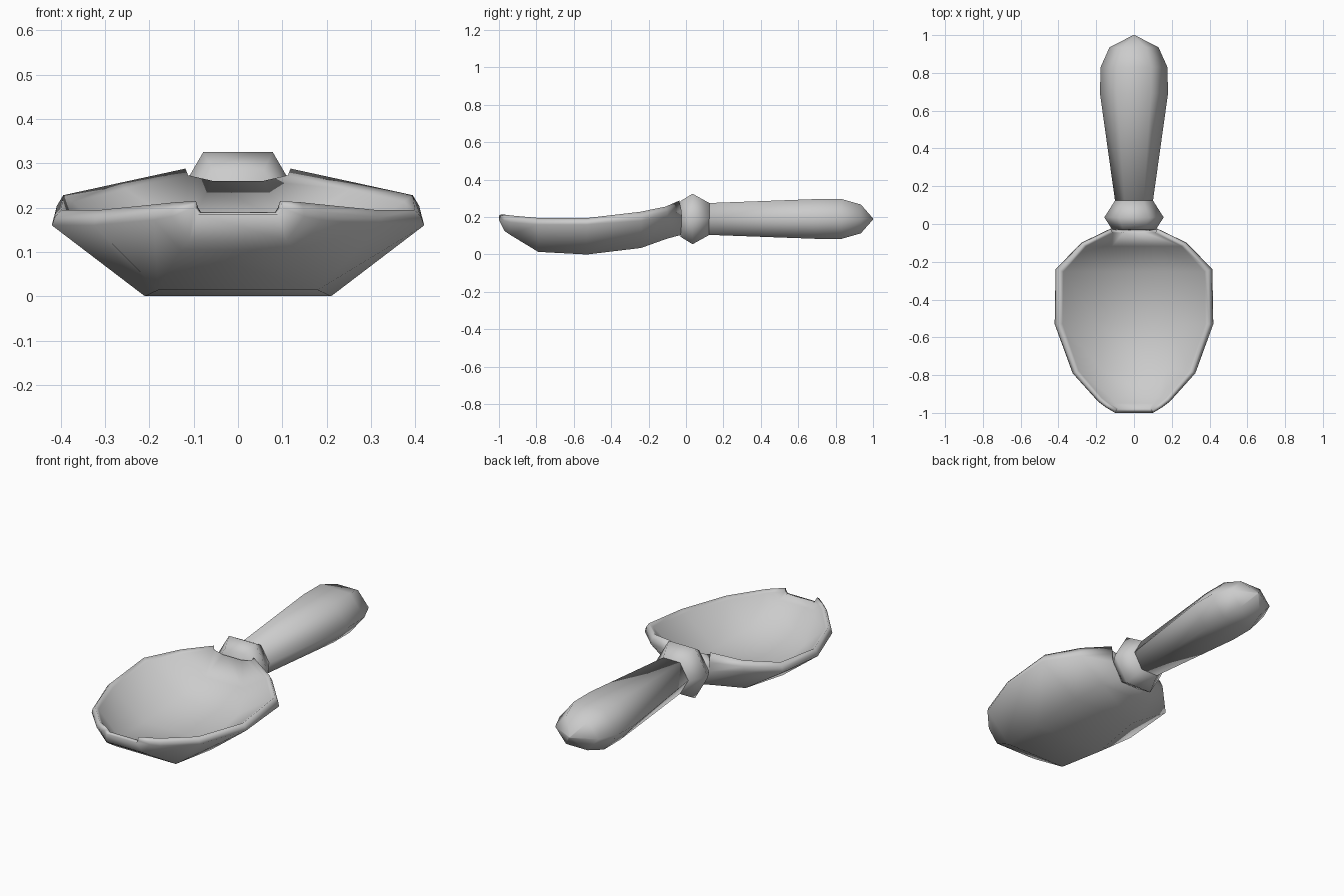
import bpy
import bmesh
from math import cos, sin, pi

cube = bpy.data.objects.get("Cube")
if cube:
    bpy.data.objects.remove(cube, do_unlink=True)

grey = bpy.data.materials.new("light_grey")
grey.use_nodes = True
colour = (0.6, 0.6, 0.6, 1)
grey.diffuse_color = colour
grey.node_tree.nodes["Principled BSDF"].inputs["Base Color"].default_value = colour


def loft(name, rings, cap):
    """Skin closed rings of equal length and close both ends with cap."""
    bm = bmesh.new()
    loops = [[bm.verts.new(p) for p in ring] for ring in rings]
    n = len(loops[0])
    for a, b in zip(loops, loops[1:]):
        for i in range(n):
            j = (i + 1) % n
            bm.faces.new((a[i], a[j], b[j], b[i]))
    for loop in (loops[0], loops[-1]):
        cap(bm, loop)
    bmesh.ops.recalc_face_normals(bm, faces=bm.faces)
    mesh = bpy.data.meshes.new(name)
    bm.to_mesh(mesh)
    bm.free()
    for poly in mesh.polygons:
        poly.use_smooth = True
    mesh.materials.append(grey)
    obj = bpy.data.objects.new(name, mesh)
    bpy.context.collection.objects.link(obj)
    return obj


def fill(bm, loop):
    bm.faces.new(loop)


def wall_cap(bm, loop):
    # joins the outer half of a bowl section to its inner half
    n = len(loop)
    for i in range(n // 2 - 1):
        bm.faces.new((loop[i], loop[i + 1], loop[n - 2 - i], loop[n - 1 - i]))


def bowl_section(y, w, wz, bw, bz, rz, fz):
    """Thick trough: outer wall, rounded rim, inner wall and floor."""
    yi = -0.5 + (y + 0.5) * 0.955
    ym = (y + yi) / 2
    outer = [(bw, y, bz), (w, y, wz), (w * 0.985, y, (wz + rz) / 2)]
    inner = [(w * 0.95, ym, rz), (w * 0.9, yi, rz - 0.015), (bw * 0.93, yi, fz)]
    left = lambda pts: [(-x, py, z) for x, py, z in reversed(pts)]
    return left(outer) + outer + inner + left(inner)


# Scoop bowl: y, half width, its height, floor half width, underside, rim, inner floor
stations = [
    (-1.0, 0.10, 0.20, 0.09, 0.185, 0.215, 0.19),
    (-0.97, 0.15, 0.18, 0.11, 0.125, 0.212, 0.165),
    (-0.94, 0.19, 0.172, 0.13, 0.105, 0.208, 0.145),
    (-0.79, 0.325, 0.16, 0.18, 0.014, 0.195, 0.06),
    (-0.53, 0.42, 0.16, 0.21, 0.0, 0.195, 0.04),
    (-0.24, 0.415, 0.18, 0.19, 0.035, 0.228, 0.075),
    (-0.10, 0.28, 0.20, 0.125, 0.085, 0.256, 0.15),
    (-0.025, 0.125, 0.19, 0.06, 0.105, 0.288, 0.26),
]
loft("scoop_bowl", [bowl_section(*s) for s in stations], wall_cap)


def hexagon(y, rx, half_height):
    rz = half_height / sin(pi / 3)
    return [(rx * cos(k * pi / 3), y, 0.19 + rz * sin(k * pi / 3)) for k in range(6)]


# Six-sided collar between bowl and handle
collar = [(-0.03, 0.115, 0.095), (0.035, 0.157, 0.135), (0.125, 0.1, 0.085)]
loft("collar", [hexagon(*s) for s in collar], fill)

# Handle swelling towards a rounded end
handle = [(0.12, 0.1, 0.085), (0.69, 0.18, 0.106), (0.83, 0.177, 0.107),
          (0.935, 0.13, 0.077), (1.0, 0.004, 0.003)]
loft("handle", [hexagon(*s) for s in handle], fill)
